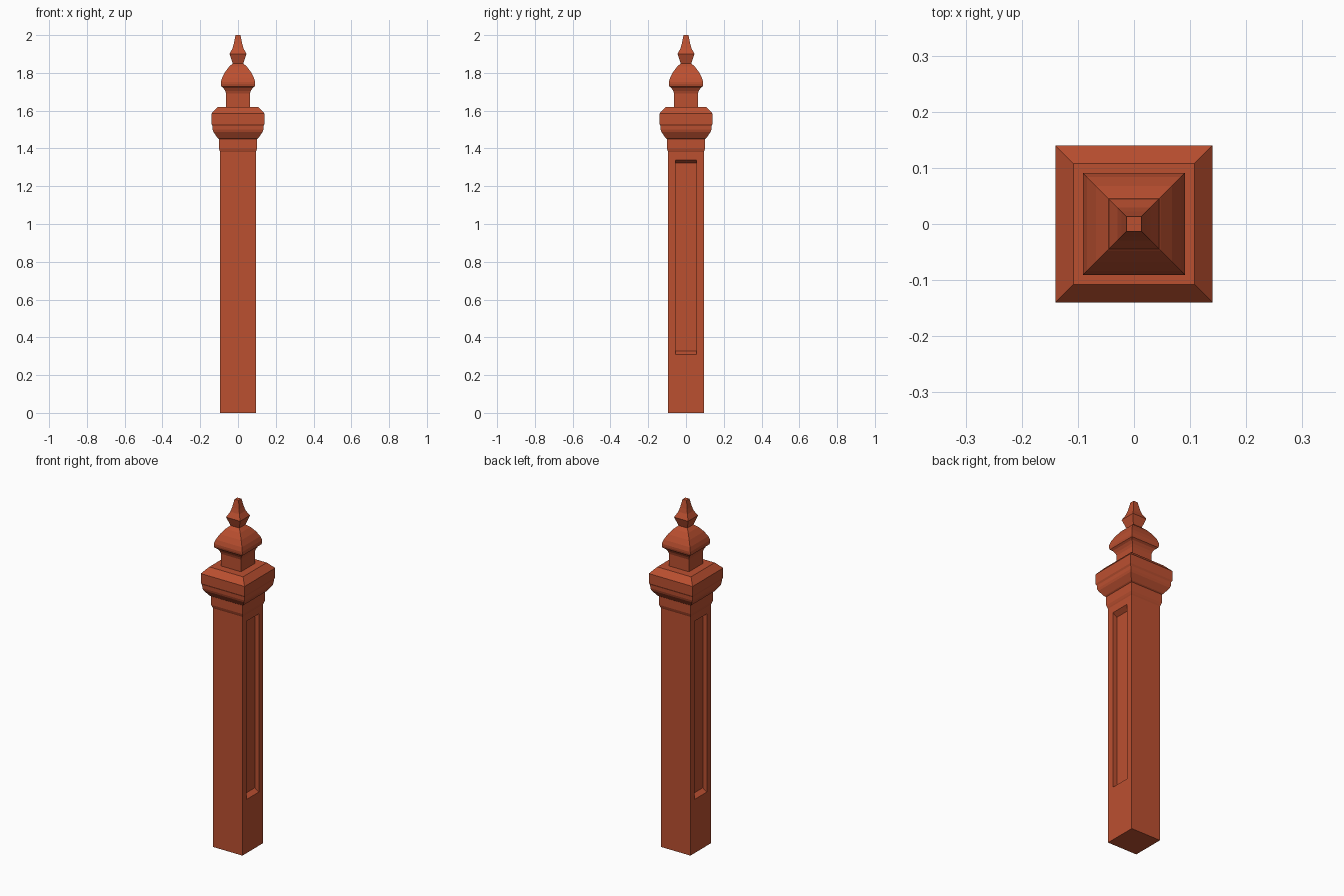
import bpy
import bmesh
from mathutils import Vector

cube = bpy.data.objects.get("Cube")
if cube:
    bpy.data.objects.remove(cube, do_unlink=True)

mat = bpy.data.materials.new("terracotta_red")
mat.use_nodes = True
colour = (0.50, 0.08, 0.03, 1)
mat.diffuse_color = colour
mat.node_tree.nodes["Principled BSDF"].inputs["Base Color"].default_value = colour


def square_sweep(name, profile):
    """Stack square rings from (half width, height) pairs and return the object."""
    bm = bmesh.new()
    rings = [[bm.verts.new((sx * w, sy * w, z))
              for sx, sy in ((-1, -1), (1, -1), (1, 1), (-1, 1))] for w, z in profile]
    for low, high in zip(rings, rings[1:]):
        for i in range(4):
            j = (i + 1) % 4
            bm.faces.new((low[i], low[j], high[j], high[i]))
    bm.faces.new(rings[0][::-1])
    bm.faces.new(rings[-1])
    mesh = bpy.data.meshes.new(name)
    bm.to_mesh(mesh)
    bm.free()
    mesh.materials.append(mat)
    obj = bpy.data.objects.new(name, mesh)
    bpy.context.collection.objects.link(obj)
    return obj


def recess_panel(obj, half_width, bottom, top, depth, slope):
    """Sink a panel with sloped ends into the two side faces."""
    bm = bmesh.new()
    bm.from_mesh(obj.data)
    middle = (bottom + top) / 2
    for face in [f for f in bm.faces if abs(f.normal.x) > 0.9]:
        side = 1 if face.normal.x > 0 else -1
        for sink, end in ((0, 0), (depth, slope)):
            bmesh.ops.inset_individual(bm, faces=[face], thickness=0.005)
            for v in face.verts:
                y = half_width if v.co.y > 0 else -half_width
                z = top - end if v.co.z > middle else bottom + end
                v.co = Vector((v.co.x - side * sink, y, z))
    bm.to_mesh(obj.data)
    bm.free()


# Post shaft with a sunken panel on each side
shaft = square_sweep("post_shaft", [(0.094, 0), (0.094, 1.38)])
recess_panel(shaft, 0.056, 0.31, 1.34, 0.026, 0.018)

# Collar and wide moulded cap
square_sweep("post_cap", [
    (0.094, 1.38), (0.097, 1.387), (0.101, 1.40), (0.101, 1.45), (0.108, 1.455),
    (0.13, 1.487), (0.134, 1.50), (0.135, 1.52), (0.14, 1.53),
    (0.14, 1.585), (0.108, 1.62)])

# Finial neck and swelling shoulder
square_sweep("finial_base", [
    (0.063, 1.62), (0.063, 1.69), (0.068, 1.705), (0.077, 1.72),
    (0.088, 1.728), (0.091, 1.74), (0.091, 1.752), (0.084, 1.775),
    (0.068, 1.805), (0.047, 1.833), (0.028, 1.85)])

# Pointed tip
square_sweep("finial_tip", [
    (0.028, 1.85), (0.045, 1.90), (0.029, 1.93), (0.022, 1.955), (0.013, 2.0)])
